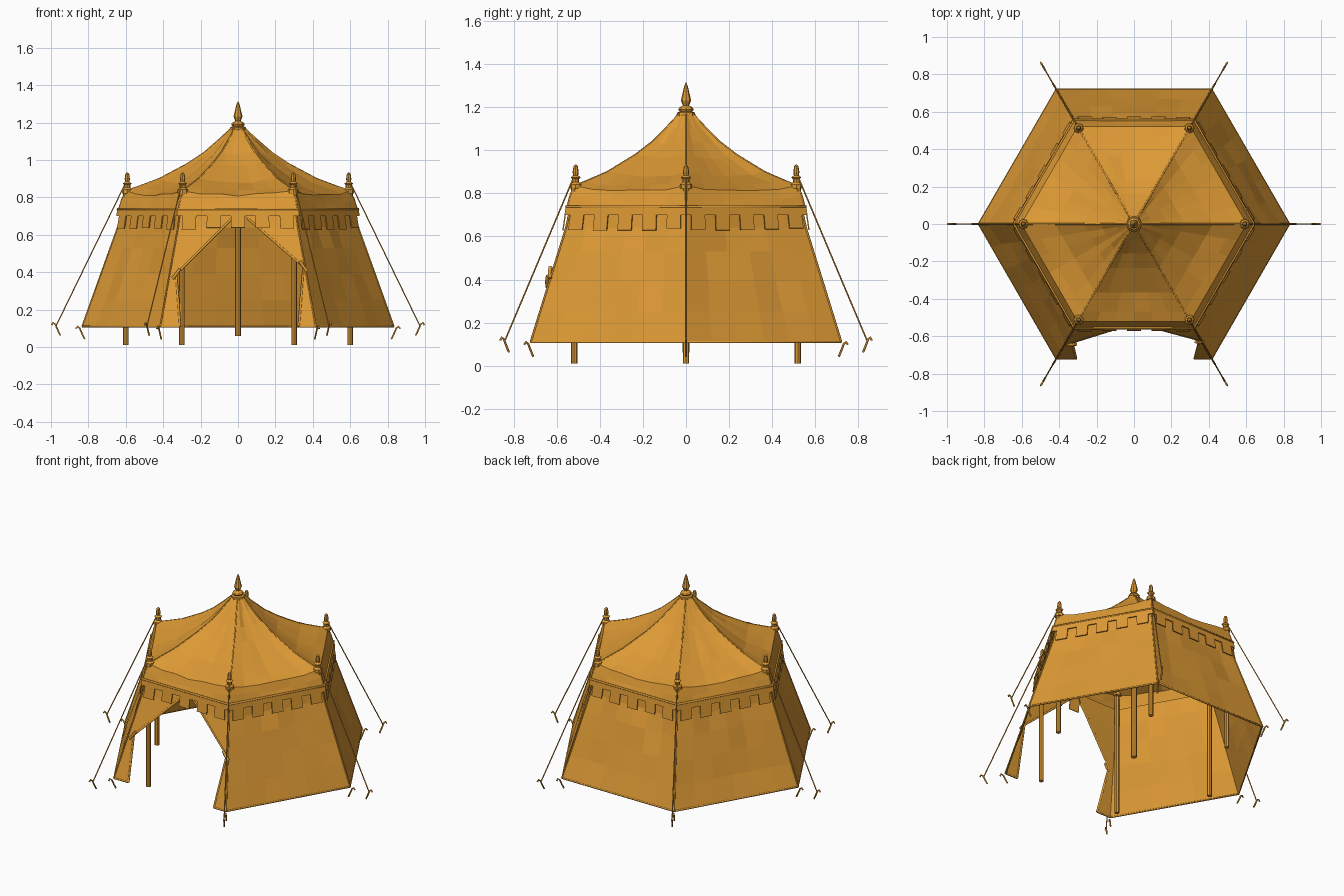
import bpy, math, random
from mathutils import Vector

random.seed(4)
if "Cube" in bpy.data.objects:
    bpy.data.objects.remove(bpy.data.objects["Cube"])

# One ochre material for the whole pavilion
ochre = bpy.data.materials.new("ochre canvas")
ochre.use_nodes = True
ochre.diffuse_color = (0.72, 0.32, 0.035, 1)
ochre.node_tree.nodes["Principled BSDF"].inputs["Base Color"].default_value = ochre.diffuse_color

WALL = [(0.74, 0.615), (0.64, 0.64), (0.11, 0.83)]          # height, corner radius
ROOF = [(1.175, 0.03), (1.11, 0.1), (1.04, 0.18), (0.98, 0.27), (0.9, 0.42),
        (0.855, 0.54), (0.835, 0.6), (0.79, 0.62), (0.735, 0.637)]
FRONT = 4                                                   # panel facing the front


def ring(k, r, z):
    a = math.radians(60 * k)
    return Vector((r * math.cos(a), r * math.sin(a), z))


def interp(table, key):
    for (a, va), (b, vb) in zip(table, table[1:]):
        if b <= key <= a:
            return va + (vb - va) * (a - key) / (a - b)
    return table[-1][1]


def add_mesh(name, verts, faces, thickness=0):
    mesh = bpy.data.meshes.new(name)
    mesh.from_pydata([tuple(v) for v in verts], [], faces)
    mesh.materials.append(ochre)
    mesh.update()
    ob = bpy.data.objects.new(name, mesh)
    bpy.context.collection.objects.link(ob)
    if thickness:
        mod = ob.modifiers.new("cloth thickness", "SOLIDIFY")
        mod.thickness = thickness
        mod.offset = 0
    return ob


def grid(name, rows, thickness=0.006):
    n = len(rows[0])
    faces = [(i * n + j, (i + 1) * n + j, (i + 1) * n + j + 1, i * n + j + 1)
             for i in range(len(rows) - 1) for j in range(n - 1)]
    return add_mesh(name, [v for r in rows for v in r], faces, thickness)


def tube(name, points, radius, closed=False, sides=1):
    curve = bpy.data.curves.new(name, "CURVE")
    curve.dimensions = "3D"
    curve.bevel_depth = radius
    curve.bevel_resolution = sides
    curve.use_fill_caps = True
    spline = curve.splines.new("POLY")
    spline.points.add(len(points) - 1)
    for p, co in zip(spline.points, points):
        p.co = (*co, 1)
    spline.use_cyclic_u = closed
    curve.materials.append(ochre)
    ob = bpy.data.objects.new(name, curve)
    bpy.context.collection.objects.link(ob)
    return ob


def lathe(name, profile, at, sides=8):
    verts, faces = [], []
    for r, z in profile:
        for s in range(sides):
            a = math.tau * s / sides
            verts.append(Vector((r * math.cos(a), r * math.sin(a), z)) + at)
    for i in range(len(profile) - 1):
        for s in range(sides):
            t = (s + 1) % sides
            faces.append((i * sides + s, i * sides + t, (i + 1) * sides + t, (i + 1) * sides + s))
    faces.append(tuple(reversed(range(sides))))
    faces.append(tuple(range((len(profile) - 1) * sides, len(verts))))
    return add_mesh(name, verts, faces)


def outward(k):
    return ring(k + 0.5, 1, 0)


# Roof panels sagging between the ridges
for k in range(6):
    rows = []
    for i, (z, r) in enumerate(ROOF):
        a, b = ring(k, r, z), ring(k + 1, r, z)
        row = []
        for j in range(7):
            u = j / 6
            p = a.lerp(b, u)
            if 0 < i < len(ROOF) - 1:
                p.z -= 4 * u * (1 - u) * 0.025 * min(1, r / 0.4)
                if 0 < j < 6:
                    p.z += random.uniform(-0.006, 0.006)
            row.append(p)
        rows.append(row)
    grid(f"roof_panel_{k}", rows)
    tube(f"roof_ridge_{k}", [ring(k, r, z) for z, r in ROOF], 0.005)

# Plain wall panels with soft folds
HEIGHTS = [0.74, 0.64, 0.53, 0.39, 0.25, 0.11]
for k in range(6):
    if k == FRONT:
        continue
    rows = []
    for z in HEIGHTS:
        r = interp(WALL, z)
        row = []
        for j in range(7):
            p = ring(k, r, z).lerp(ring(k + 1, r, z), j / 6)
            if 0 < j < 6 and 0.11 < z < 0.7:
                p += outward(k) * random.uniform(-0.014, 0.004)
            row.append(p)
        rows.append(row)
    grid(f"wall_panel_{k}", rows)

# Front wall in two halves, parted around the doorway
for side, name, door in ((-1, "right", [(0.74, 0.0), (0.69, 0.03), (0.39, 0.33), (0.11, 0.31)]),
                         (1, "left", [(0.74, 0.0), (0.69, 0.05), (0.43, 0.35), (0.11, 0.325)])):
    rows, edge = [], []
    for z in [0.74, 0.69, 0.64, 0.53, door[2][0], 0.25, 0.11]:
        r = interp(WALL, z)
        y, outer, inner = -r * math.sqrt(0.75), r / 2, interp(door, z)
        row = [Vector((side * (outer + (inner - outer) * j / 3), y, z)) for j in range(4)]
        rows.append(row)
        if z < 0.7:
            edge.append(row[-1])
    grid(f"front_flap_{name}", rows)
    tube(f"door_trim_{name}", edge, 0.007)
    knot = edge[3]
    tube(f"door_tie_{name}", [knot + Vector((side * 0.02, -0.012, -0.025)),
                              knot + Vector((0, -0.014, 0.0)),
                              knot + Vector((-side * 0.02, -0.01, 0.028))], 0.009)
    hem = [rows[-1][0], rows[-1][-1]]
    tube(f"front_hem_{name}", hem, 0.006)

# Hem around the closed sides
tube("wall_hem", [ring(k, 0.83, 0.11) for k in range(5, 11)], 0.006)

# Crenellated valance and eave cord
TEETH = 5
for k in range(6):
    def band(u, z):
        r = 0.642 + (0.74 - z) * 0.16
        return ring(k, r, z).lerp(ring(k + 1, r, z), u)
    verts, faces = [], []

    def quad(u0, u1, z0, z1):
        n = len(verts)
        verts.extend([band(u0, z0), band(u0, z1), band(u1, z1), band(u1, z0)])
        faces.append((n, n + 1, n + 2, n + 3))
    for t in range(TEETH):
        quad(t / TEETH, (t + 1) / TEETH, 0.74, 0.7)
        drop = 0.632 + random.uniform(-0.006, 0.006)
        quad((t + 0.22) / TEETH, (t + 0.78) / TEETH, 0.7, drop)
    add_mesh(f"valance_{k}", verts, faces, 0.006)
tube("eave_cord", [ring(k, 0.642, 0.738) for k in range(6)], 0.007, closed=True)

# Corner poles, finials, seams, guy ropes and pegs
FINIAL = [(0.028, -0.02), (0.028, 0.0), (0.016, 0.01), (0.016, 0.025), (0.024, 0.032),
          (0.012, 0.042), (0.014, 0.058), (0.01, 0.085), (0.002, 0.092)]
for k in range(6):
    lathe(f"corner_pole_{k}", [(0.015, 0.01), (0.015, 0.83)], ring(k, 0.6, 0))
    lathe(f"corner_finial_{k}", FINIAL, ring(k, 0.592, 0.842))
    tube(f"corner_seam_{k}", [ring(k, r + 0.003, z) for z, r in WALL], 0.005)
    tube(f"guy_rope_{k}", [ring(k, 0.595, 0.89), ring(k, 0.972, 0.115)], 0.0035)
    for label, r, z in (("guy", 0.975, 0.11), ("wall", 0.845, 0.09)):
        tube(f"{label}_peg_{k}", [ring(k, r + dr, z + dz) for dr, dz in
                                  ((0.022, 0.008), (0.014, 0.02), (0.002, 0.012),
                                   (-0.012, -0.02), (-0.025, -0.048))], 0.005)

# Centre pole, peak collar and spire
lathe("centre_pole", [(0.017, 0.06), (0.017, 1.17)], Vector())
lathe("peak_spire", [(0.045, 1.155), (0.042, 1.175), (0.03, 1.18), (0.036, 1.19), (0.03, 1.2),
                     (0.014, 1.208), (0.024, 1.232), (0.022, 1.24), (0.008, 1.3), (0.001, 1.315)],
      Vector())
